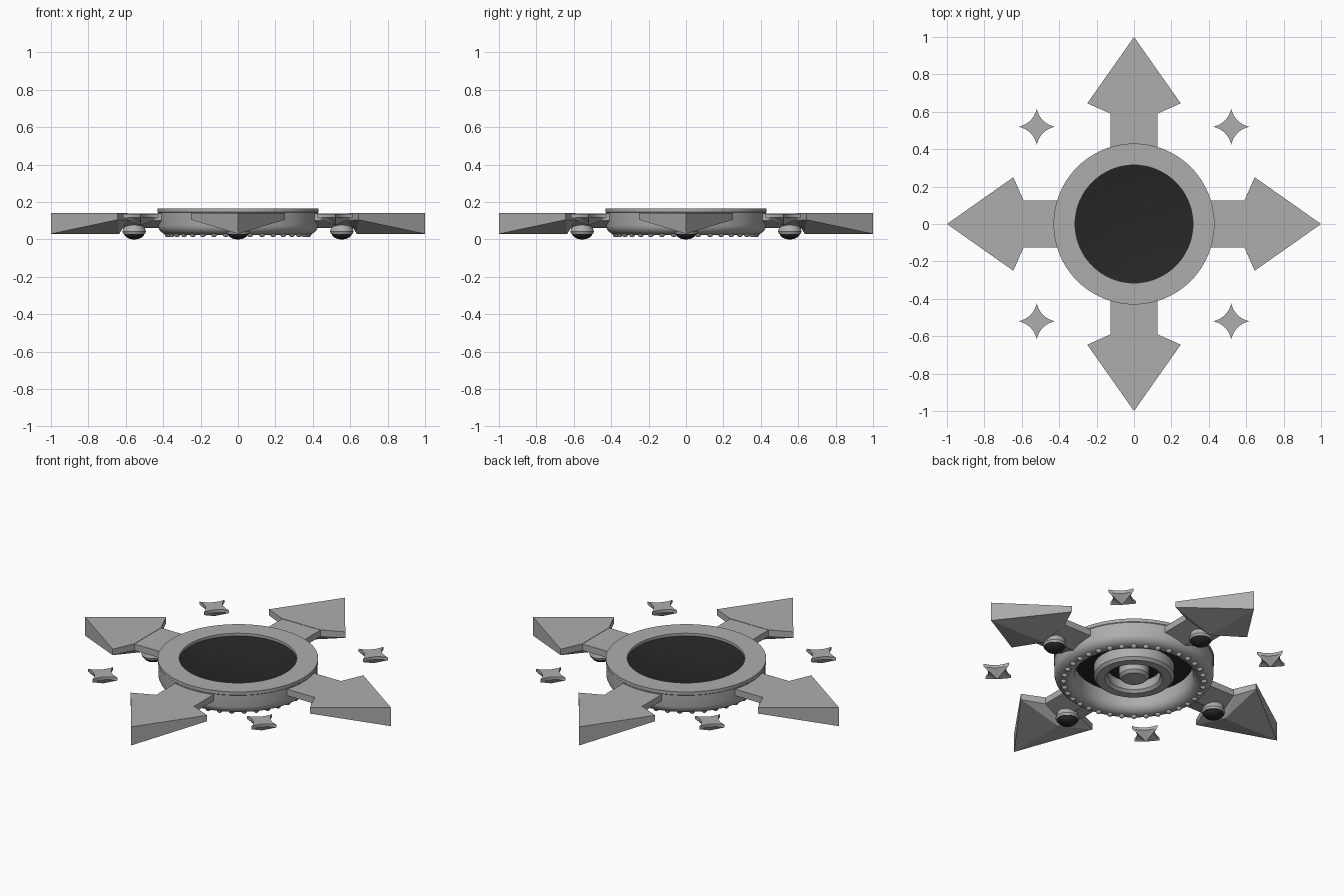
import bpy, bmesh
from math import pi, cos, sin

if "Cube" in bpy.data.objects:
    bpy.data.objects.remove(bpy.data.objects["Cube"])

dark = bpy.data.materials.new("dark_stone")
dark.diffuse_color = (0.02, 0.02, 0.02, 1)
dark.use_nodes = True
dark.node_tree.nodes["Principled BSDF"].inputs["Base Color"].default_value = dark.diffuse_color
metal = bpy.data.materials.new("grey_metal")
metal.diffuse_color = (0.42, 0.42, 0.42, 1)
metal.use_nodes = True
metal.node_tree.nodes["Principled BSDF"].inputs["Base Color"].default_value = metal.diffuse_color


def make(name, verts, faces, mat=metal, smooth=False):
    me = bpy.data.meshes.new(name)
    me.from_pydata(verts, [], faces)
    bm = bmesh.new()
    bm.from_mesh(me)
    bmesh.ops.remove_doubles(bm, verts=bm.verts, dist=1e-5)
    bmesh.ops.dissolve_degenerate(bm, edges=bm.edges, dist=1e-6)
    bmesh.ops.recalc_face_normals(bm, faces=bm.faces)
    bm.to_mesh(me)
    bm.free()
    ob = bpy.data.objects.new(name, me)
    bpy.context.collection.objects.link(ob)
    me.materials.append(mat)
    if smooth:
        bpy.ops.object.select_all(action='DESELECT')
        bpy.context.view_layer.objects.active = ob
        ob.select_set(True)
        bpy.ops.object.shade_smooth_by_angle(angle=0.6)
    return ob


def lathe(name, profile, n=96, mat=metal, at=(0, 0)):
    """Revolve a closed (r, z) loop round a vertical axis."""
    m = len(profile)
    verts = [(at[0] + r * cos(2 * pi * i / n), at[1] + r * sin(2 * pi * i / n), z)
             for i in range(n) for r, z in profile]
    faces = [(i * m + j, (i + 1) % n * m + j, (i + 1) % n * m + (j + 1) % m, i * m + (j + 1) % m)
             for i in range(n) for j in range(m)]
    return make(name, verts, faces, mat, True)


def relief(name, outline, peak, top):
    """Flat-topped outline (x, y, lower z) with its underside fanned to a peak."""
    n = len(outline)
    verts = [(x, y, top) for x, y, z in outline] + list(outline) + [peak]
    faces = [tuple(range(n))]
    for i in range(n):
        j = (i + 1) % n
        faces += [(i, j, n + j, n + i), (n + i, n + j, 2 * n)]
    return make(name, verts, faces)


# Ring: flat rim on top, rounded underside
lower = [(0.37 + 0.057 * cos(a * pi / 16), 0.075 - 0.05 * sin(a * pi / 16)) for a in range(9)]
inner = [(0.355, 0.027), (0.335, 0.036), (0.32, 0.055), (0.315, 0.08)]
lathe("ring", [(0.315, 0.165), (0.43, 0.165), (0.43, 0.146), (0.427, 0.143)] + lower + inner)

# Dark dished disc closing the ring
k = 10
dish = [(0.318 * i / k, 0.115 + 0.035 * (i / k) ** 2) for i in range(k + 1)]
lathe("dished_disc", dish + [(r, z - 0.015) for r, z in reversed(dish)], mat=dark)

# Plain raised ornament on the underside of the disc
lathe("ornament_ring", [(0.14, 0.115), (0.14, 0.055), (0.155, 0.04), (0.2, 0.04), (0.215, 0.055), (0.215, 0.115)])
lathe("ornament_boss", [(0, 0.108), (0.08, 0.108), (0.08, 0.055), (0.065, 0.04), (0, 0.035)], 48)

# Beads round the underside of the ring
bm = bmesh.new()
for i in range(36):
    a = 2 * pi * i / 36
    res = bmesh.ops.create_uvsphere(bm, u_segments=12, v_segments=8, radius=0.017)
    bmesh.ops.translate(bm, verts=res["verts"], vec=(0.376 * cos(a), 0.376 * sin(a), 0.029))
for f in bm.faces:
    f.smooth = True
me = bpy.data.meshes.new("beads")
bm.to_mesh(me)
bm.free()
me.materials.append(metal)
bpy.context.collection.objects.link(bpy.data.objects.new("beads", me))

for i in range(4):
    a = i * pi / 2
    # Arrow head with a ridge along the underside
    head = relief("arrow_head",
                  [(1, 0, 0.03), (0.645, 0.25, 0.105), (0.59, 0.125, 0.1),
                   (0.59, -0.125, 0.1), (0.645, -0.25, 0.105)], (0.635, 0, 0.03), 0.14)
    # Shaft with a ridged underside
    sec = [(-0.125, 0.138), (0.125, 0.138), (0.125, 0.1), (0, 0.06), (-0.125, 0.1)]
    shaft = make("arrow_shaft", [(x, y, z) for x in (0.4, 0.62) for y, z in sec],
                 [(0, 1, 2, 3, 4), (9, 8, 7, 6, 5)] +
                 [(j, (j + 1) % 5, 5 + (j + 1) % 5, 5 + j) for j in range(5)])
    head.rotation_euler.z = shaft.rotation_euler.z = a

    # Gem in its cup
    at = (0.555 * cos(a), 0.555 * sin(a))
    lathe("gem_cup", [(0, 0.095), (0.045, 0.095), (0.058, 0.06), (0.063, 0.042), (0.058, 0.03), (0, 0.03)], 32, at=at)
    lathe("gem", [(0.055 * sin(t * pi / 12), 0.034 - 0.034 * cos(t * pi / 12)) for t in range(7)]
          + [(0, 0.034)], 32, dark, at)

    # Four-pointed star with concave sides and a faceted underside
    cx, cy = 0.52 * (1 if i in (0, 3) else -1), 0.52 * (1 if i < 2 else -1)
    R, pts = 0.096, []
    for q in range(4):
        for s in range(8):
            t = s / 8
            # quadratic curve bowed inwards from one tip to the next
            u, v = (1 - t) ** 2 + 2 * t * (1 - t) * 0.2, t * t + 2 * t * (1 - t) * 0.2
            c, d = cos(q * pi / 2), sin(q * pi / 2)
            pts.append((cx + R * (u * c - v * d), cy + R * (u * d + v * c), 0.118))
    relief("star", pts, (cx, cy, 0.075), 0.135)
